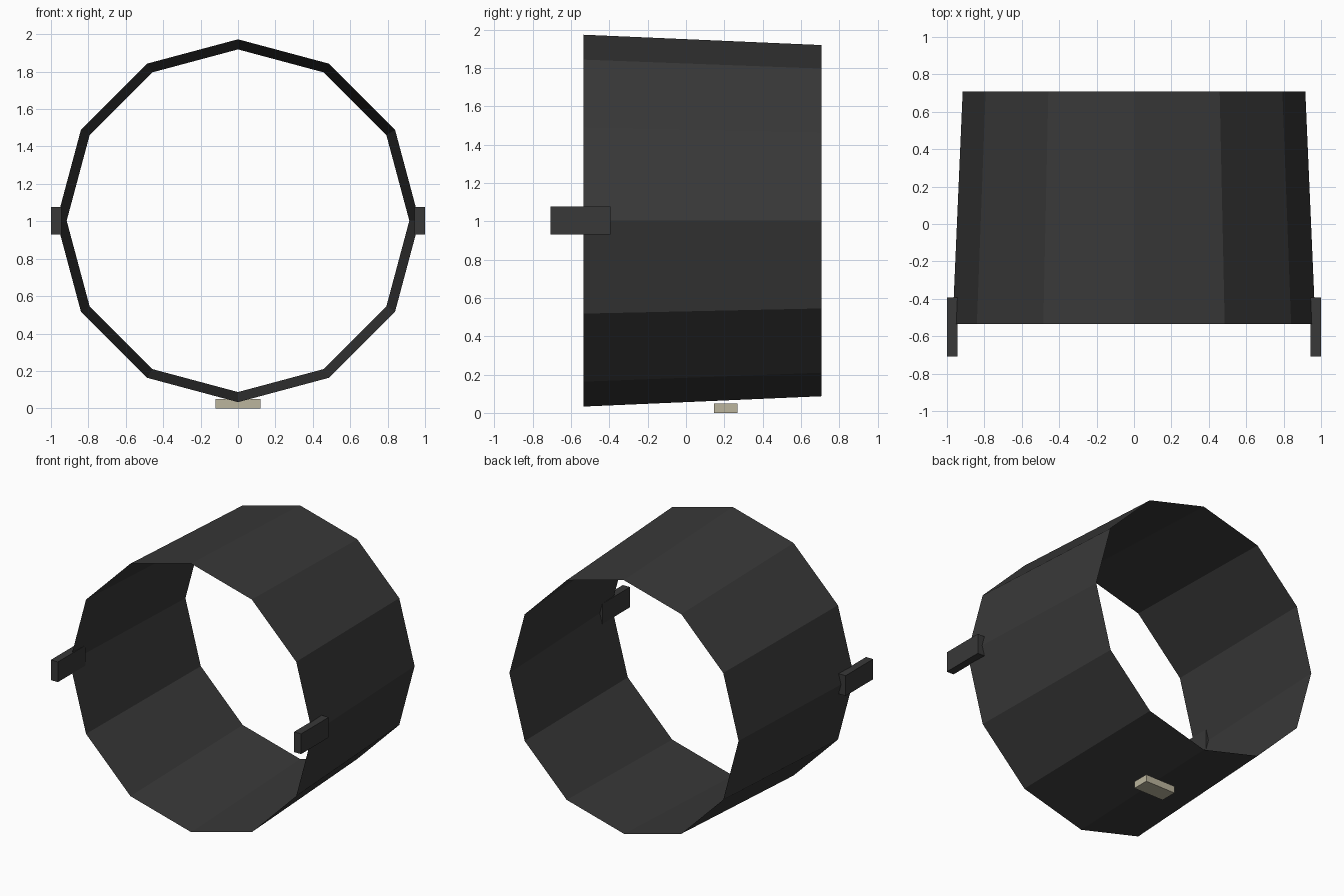
import bpy, bmesh, math

if "Cube" in bpy.data.objects:
    bpy.data.objects.remove(bpy.data.objects["Cube"])


def material(name, rgb):
    m = bpy.data.materials.new(name)
    m.diffuse_color = (*rgb, 1)
    m.use_nodes = True
    m.node_tree.nodes["Principled BSDF"].inputs["Base Color"].default_value = m.diffuse_color
    return m


charcoal = material("charcoal", (0.04, 0.04, 0.04))
cream = material("cream", (0.50, 0.46, 0.34))


def make_object(name, bm, mat):
    bmesh.ops.recalc_face_normals(bm, faces=bm.faces)
    mesh = bpy.data.meshes.new(name)
    bm.to_mesh(mesh)
    bm.free()
    mesh.materials.append(mat)
    obj = bpy.data.objects.new(name, mesh)
    bpy.context.collection.objects.link(obj)
    return obj


def box(name, lo, hi, mat):
    bm = bmesh.new()
    bmesh.ops.create_cube(bm, size=1)
    for v in bm.verts:
        v.co = [(a + b) / 2 + c * (b - a) for a, b, c in zip(lo, hi, v.co)]
    return make_object(name, bm, mat)


# Tapered twelve-sided open sleeve, a single thin sheet, wider at the front
SIDES, CENTRE_Z = 12, 1.003
bm = bmesh.new()
rings = []
for y, r in ((-0.535, 0.97), (0.708, 0.916)):
    rings.append([bm.verts.new((r * math.cos(math.tau * i / SIDES), y,
                                CENTRE_Z + r * math.sin(math.tau * i / SIDES)))
                  for i in range(SIDES)])
front, back = rings
for i in range(SIDES):
    j = (i + 1) % SIDES
    bm.faces.new((front[i], front[j], back[j], back[i]))
make_object("sleeve", bm, charcoal)

# Side tabs reaching past the front rim
for side, name in ((1, "right_tab"), (-1, "left_tab")):
    x0, x1 = sorted((side * 0.944, side * 1.0))
    box(name, (x0, -0.708, 0.93), (x1, -0.393, 1.076), charcoal)

# Small pad under the sleeve
box("bottom_pad", (-0.12, 0.147, 0.0), (0.12, 0.268, 0.05), cream)
